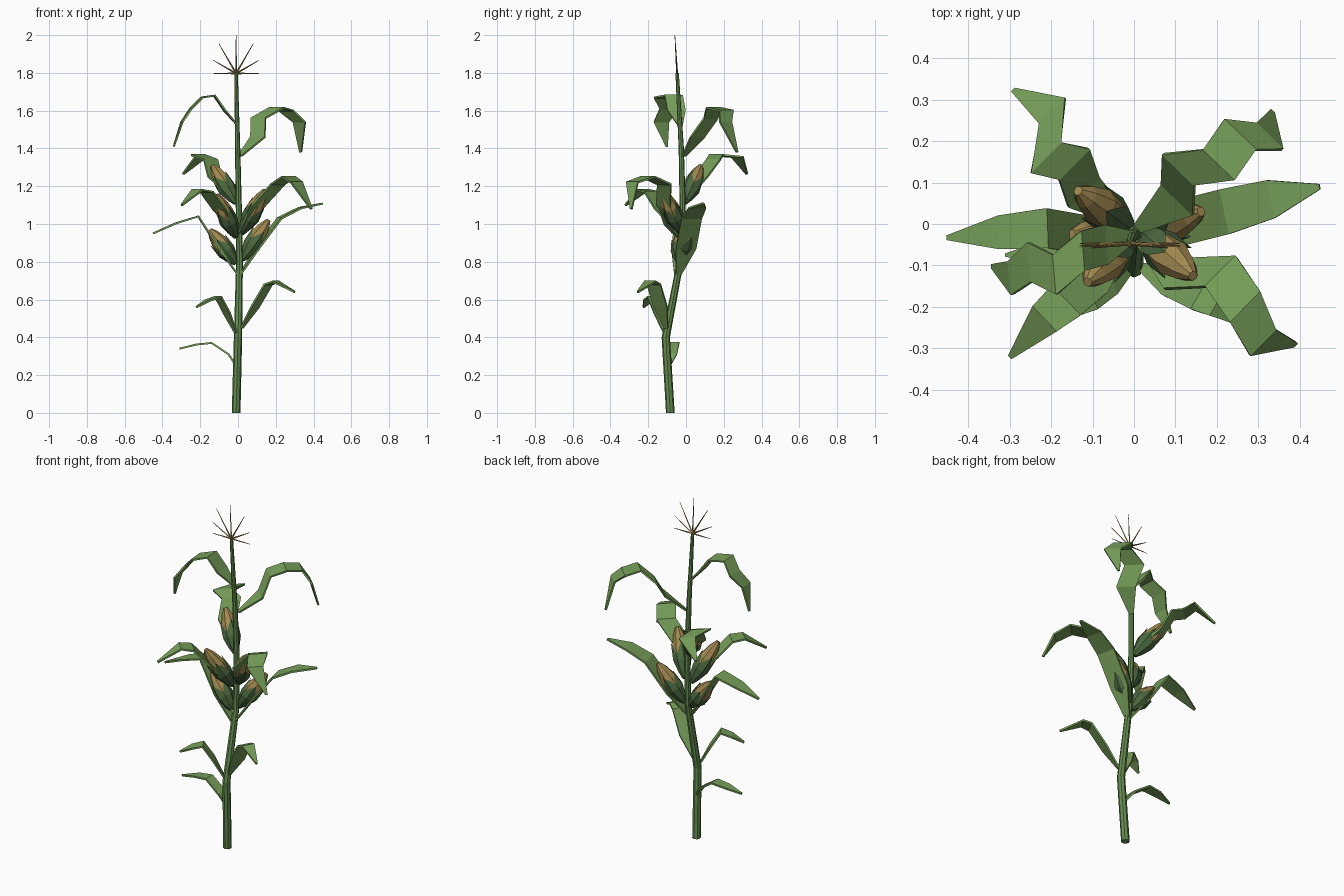
import bpy, math
from mathutils import Vector


def material(name, rgb):
    m = bpy.data.materials.new(name)
    m.diffuse_color = (*rgb, 1)
    return m


GREEN = material("leaf_green", (0.18, 0.34, 0.10))
STEM = material("stalk_green", (0.13, 0.27, 0.08))
HUSK = material("husk_green", (0.07, 0.14, 0.05))
TAN = material("kernel_tan", (0.36, 0.25, 0.08))


def make(name, verts, faces, mat):
    me = bpy.data.meshes.new(name)
    me.from_pydata(verts, [], faces)
    me.update()
    ob = bpy.data.objects.new(name, me)
    me.materials.append(mat)
    bpy.context.collection.objects.link(ob)
    return ob


def ring_faces(rings, n):
    return [(r * n + i, r * n + (i + 1) % n, (r + 1) * n + (i + 1) % n, (r + 1) * n + i)
            for r in range(rings - 1) for i in range(n)]


def tube(name, path, n, mat):
    """Horizontal rings (x, y, z, radius) joined and capped."""
    verts = [(x + r * math.cos(math.tau * i / n), y + r * math.sin(math.tau * i / n), z)
             for x, y, z, r in path for i in range(n)]
    k = len(verts)
    faces = ring_faces(len(path), n) + [tuple(range(n))[::-1], tuple(range(k - n, k))]
    return make(name, verts, faces, mat)


def lathe(name, base, tip, profile, n, mat, zigzag=0):
    """Revolve (fraction, radius) along base-tip; the last ring may be toothed."""
    base, tip = Vector(base), Vector(tip)
    axis = tip - base
    q = axis.to_track_quat('Z', 'Y')
    verts = []
    for j, (t, r) in enumerate(profile):
        for i in range(n):
            tt = t + (zigzag * (-1) ** i if j == len(profile) - 1 else 0)
            a = math.tau * i / n
            p = Vector((r * math.cos(a), r * math.sin(a), tt * axis.length))
            verts.append(base + q @ p)
    k = len(verts)
    faces = ring_faces(len(profile), n) + [tuple(range(n))[::-1]]
    if not zigzag:
        faces.append(tuple(range(k - n, k)))
    return make(name, verts, faces, mat)


def leaf(name, heading, width, pts):
    """Thin bent strip; rungs lie flat, square to the heading in degrees."""
    a = math.radians(heading)
    side = Vector((-math.sin(a), math.cos(a), 0))
    verts = []
    for i, p in enumerate(pts):
        w = width * (0.25 if i == 0 else 0.12 if i == len(pts) - 1
                     else 0.85 if i == len(pts) - 2 else 1)
        verts += [Vector(p) - side * w, Vector(p) + side * w]
    faces = [(2 * i, 2 * i + 2, 2 * i + 3, 2 * i + 1) for i in range(len(pts) - 1)]
    ob = make(name, verts, faces, GREEN)
    s = ob.modifiers.new("thickness", 'SOLIDIFY')
    s.thickness, s.offset = 0.01, 0


# Stalk
tube("stalk", [(-0.01, -0.083, 0, 0.023), (0, -0.107, 0.4, 0.022), (0.008, -0.03, 0.8, 0.018),
               (0.004, -0.018, 1.1, 0.016), (-0.002, -0.025, 1.4, 0.014),
               (-0.01, -0.047, 1.8, 0.009)], 8, STEM)

# Tassel: flat fan of spikes
for k in range(7):
    a = math.pi * k / 6
    ln = 0.2 if k == 3 else 0.182 if k in (2, 4) else 0.14 if k in (1, 5) else 0.12
    c = Vector((-0.01, -0.047, 1.797))
    lift = 0.203 if k == 3 else ln
    lathe(f"tassel_spike_{k + 1}", c,
          c + Vector((lift * math.cos(a), -0.012 * math.sin(a), lift * math.sin(a))),
          [(0, 0.005), (1, 0.0015)], 4, TAN)

# Leaves, top to bottom
leaf("leaf_top_left", 185, 0.048, [(0, -0.03, 1.52), (-0.07, -0.05, 1.60), (-0.125, -0.065, 1.68),
     (-0.19, -0.122, 1.67), (-0.25, -0.092, 1.61), (-0.297, -0.13, 1.54), (-0.34, -0.102, 1.41)])
leaf("leaf_top_right", 46, 0.053, [(0.01, -0.01, 1.36), (0.105, 0.06, 1.46), (0.108, 0.132, 1.56),
     (0.205, 0.143, 1.615), (0.255, 0.215, 1.6), (0.325, 0.21, 1.54), (0.332, 0.27, 1.38)])
leaf("leaf_back_left", 135, 0.052, [(-0.01, 0, 1.13), (-0.122, 0.078, 1.25), (-0.145, 0.145, 1.34),
     (-0.212, 0.16, 1.365), (-0.197, 0.272, 1.355), (-0.29, 0.322, 1.265)])
leaf("leaf_front_left", 224, 0.05, [(-0.01, -0.03, 0.95), (-0.1, -0.13, 1.08),
     (-0.165, -0.185, 1.17), (-0.215, -0.228, 1.18), (-0.298, -0.32, 1.1)])
leaf("leaf_front_right", -45, 0.052, [(0.01, -0.03, 0.95), (0.11, -0.12, 1.1), (0.21, -0.115, 1.21),
     (0.268, -0.2, 1.25), (0.31, -0.285, 1.22), (0.388, -0.29, 1.08)])
leaf("leaf_mid_left", 182, 0.048, [(0, -0.05, 0.73), (-0.1, -0.03, 0.87), (-0.21, -0.01, 1.04),
     (-0.325, -0.02, 1.005), (-0.45, -0.033, 0.95)])
leaf("leaf_mid_right", 12, 0.055, [(0.01, -0.04, 0.73), (0.1, 0, 0.87), (0.22, 0.03, 1.03),
     (0.33, 0.06, 1.085), (0.448, 0.09, 1.108)])
leaf("leaf_low_right", -30, 0.042, [(0.02, -0.105, 0.45), (0.09, -0.135, 0.56), (0.16, -0.17, 0.68),
     (0.2, -0.19, 0.695), (0.3, -0.255, 0.64)])
leaf("leaf_low_left", 210, 0.035, [(-0.01, -0.11, 0.42), (-0.06, -0.14, 0.53),
     (-0.105, -0.175, 0.615), (-0.16, -0.2, 0.595), (-0.22, -0.225, 0.56)])
leaf("leaf_bottom_left", 180, 0.032, [(-0.01, -0.09, 0.25), (-0.05, -0.08, 0.31), (-0.14, -0.067, 0.37),
     (-0.22, -0.067, 0.362), (-0.31, -0.075, 0.34)])

# Ears: tan cob inside a toothed husk
ears = [((-0.01, -0.01, 1.11), (-0.135, 0.08, 1.31)),
        ((0.02, -0.02, 0.95), (0.142, -0.125, 1.18)),
        ((-0.01, -0.03, 0.93), (-0.112, -0.14, 1.155)),
        ((0.02, -0.02, 0.81), (0.162, 0.03, 1.02)),
        ((-0.01, -0.035, 0.79), (-0.15, -0.025, 0.97))]
for i, (b, t) in enumerate(ears):
    lathe(f"cob_{i + 1}", b, t, [(0.1, 0.022), (0.35, 0.044), (0.6, 0.046), (0.85, 0.03), (1, 0.012)],
          8, TAN)
    lathe(f"husk_{i + 1}", b, t, [(0, 0.014), (0.15, 0.032), (0.36, 0.05), (0.58, 0.049)],
          8, HUSK, zigzag=0.13)
